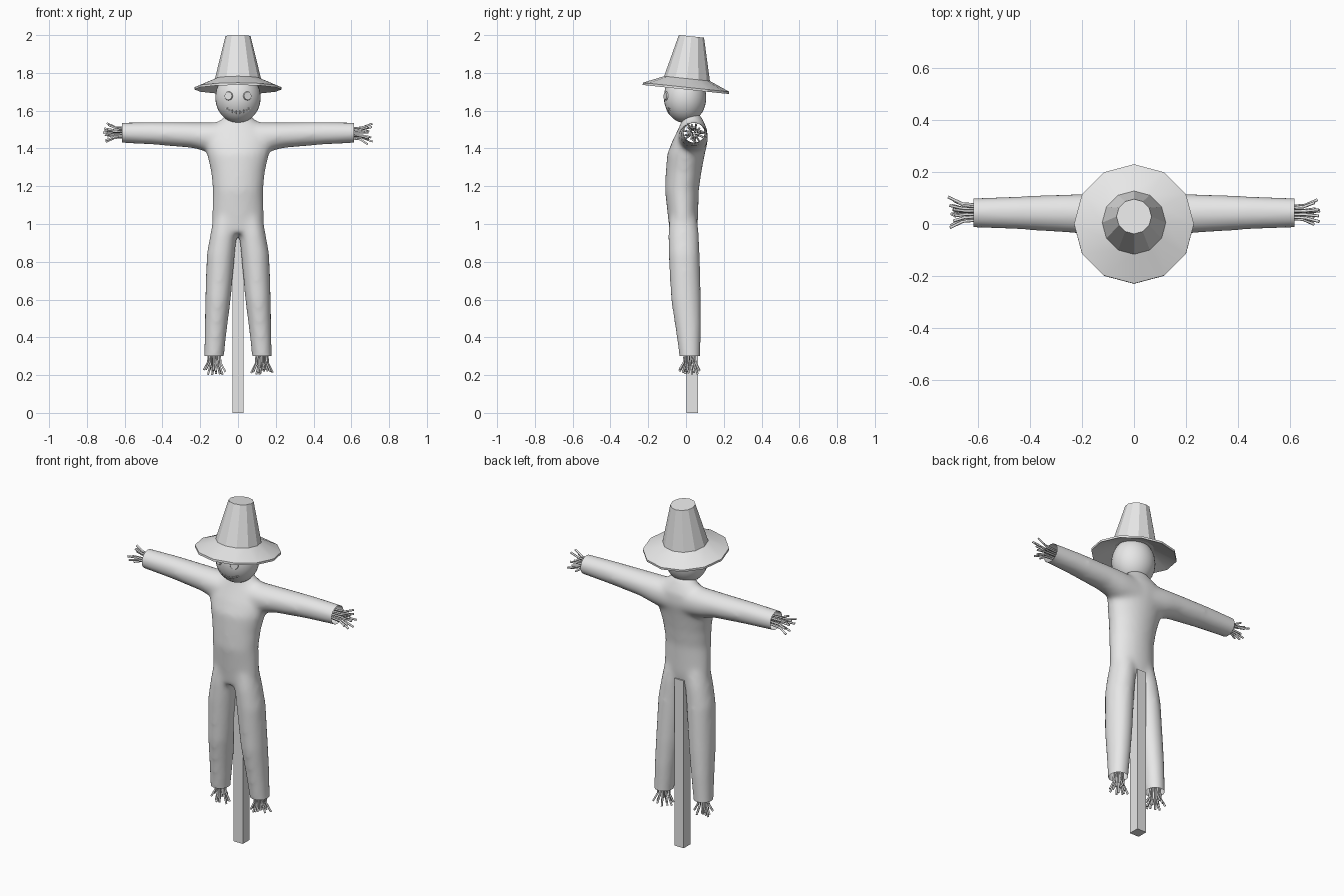
import bpy, bmesh, math, random
from mathutils import Vector, Matrix

random.seed(4)
if "Cube" in bpy.data.objects:
    bpy.data.objects.remove(bpy.data.objects["Cube"])

grey = bpy.data.materials.new("plain_grey")
grey.use_nodes = True
grey.diffuse_color = (0.8, 0.8, 0.8, 1)
grey.node_tree.nodes["Principled BSDF"].inputs["Base Color"].default_value = (0.8, 0.8, 0.8, 1)


def add_object(name, data):
    ob = bpy.data.objects.new(name, data)
    bpy.context.collection.objects.link(ob)
    data.materials.append(grey)
    bpy.ops.object.select_all(action='DESELECT')
    ob.select_set(True)
    bpy.context.view_layer.objects.active = ob
    return ob


def mesh_object(name, bm, angle=None):
    bmesh.ops.recalc_face_normals(bm, faces=bm.faces)
    me = bpy.data.meshes.new(name)
    bm.to_mesh(me)
    bm.free()
    ob = add_object(name, me)
    if angle:
        bpy.ops.object.shade_smooth_by_angle(angle=math.radians(angle))
    return ob


def loft(bm, rings, place, sides=24):
    """Closed tube; each ring is a list of points made by place(ring, cos, sin)."""
    loops = []
    for ring in rings:
        angles = [2 * math.pi * i / sides for i in range(sides)]
        loops.append([bm.verts.new(place(ring, math.cos(a), math.sin(a))) for a in angles])
    for a, b in zip(loops, loops[1:]):
        for i in range(sides):
            j = (i + 1) % sides
            bm.faces.new((a[i], a[j], b[j], b[i]))
    bm.faces.new(loops[0][::-1])
    bm.faces.new(loops[-1])


# Body: torso, sleeves and trouser legs fused into one soft suit
def upright(side):
    return lambda r, c, s: (side * r[1] + r[3] * c, r[2] + r[4] * s, r[0])


def sideways(side):
    return lambda r, c, s: (side * r[0], r[1] + r[3] * c, r[2] + r[4] * s)


# z, x, y, half width, half depth
torso = [(0.95, 0, -0.015, 0.125, 0.07), (1.02, 0, -0.015, 0.138, 0.079),
         (1.18, 0, -0.022, 0.134, 0.09), (1.28, 0, -0.012, 0.144, 0.095),
         (1.37, 0, 0.0, 0.165, 0.1), (1.44, 0, 0.022, 0.185, 0.094),
         (1.5, 0, 0.035, 0.165, 0.078), (1.545, 0, 0.035, 0.10, 0.058),
         (1.585, 0, 0.025, 0.055, 0.046)]
leg = [(1.04, 0.06, -0.015, 0.07, 0.072), (0.95, 0.076, -0.013, 0.07, 0.082),
       (0.84, 0.091, -0.01, 0.075, 0.083), (0.6, 0.106, 0.0, 0.068, 0.08),
       (0.45, 0.117, 0.012, 0.06, 0.069), (0.3, 0.127, 0.02, 0.053, 0.056),
       (0.22, 0.13, 0.023, 0.052, 0.054)]
# x, y, z, half depth, half height
arm = [(0.05, 0.035, 1.45, 0.08, 0.088), (0.15, 0.038, 1.458, 0.08, 0.08),
       (0.24, 0.04, 1.47, 0.075, 0.068), (0.45, 0.043, 1.48, 0.064, 0.06),
       (0.62, 0.043, 1.483, 0.057, 0.054), (0.7, 0.043, 1.483, 0.056, 0.054)]
bm = bmesh.new()
loft(bm, torso, upright(1))
for side in (-1, 1):
    loft(bm, leg, upright(side))
    loft(bm, arm, sideways(side))
body = mesh_object("body_suit", bm)
remesh = body.modifiers.new("fuse", 'REMESH')
remesh.mode = 'VOXEL'
remesh.voxel_size = 0.012
soften = body.modifiers.new("soften", 'SMOOTH')
soften.factor = 0.5
soften.iterations = 16
for name in ("fuse", "soften"):
    bpy.ops.object.modifier_apply(modifier=name)

# Cut the cuffs open
bm = bmesh.new()
bm.from_mesh(body.data)
cuffs = [((0.615, 0, 0), (1, 0, 0)), ((-0.615, 0, 0), (-1, 0, 0)), ((0, 0, 0.3), (0, 0, -1))]
for point, normal in cuffs:
    bmesh.ops.bisect_plane(bm, geom=bm.verts[:] + bm.edges[:] + bm.faces[:],
                           plane_co=point, plane_no=normal, clear_outer=True)
bm.to_mesh(body.data)
bm.free()
bpy.ops.object.shade_smooth()

# Post
bm = bmesh.new()
bmesh.ops.create_cube(bm, size=1, matrix=Matrix.Translation((0, 0.033, 0.49))
                      @ Matrix.Diagonal((0.06, 0.062, 0.98, 1)))
mesh_object("post", bm)

# Head
head_centre = Vector((0, -0.005, 1.67))
head_size = Vector((0.12, 0.112, 0.135))
bm = bmesh.new()
bmesh.ops.create_uvsphere(bm, u_segments=32, v_segments=20, radius=1,
                          matrix=Matrix.Translation(head_centre)
                          @ Matrix.Diagonal((*head_size, 1)))
mesh_object("head", bm, 60)


def on_face(x, z):
    """Point and outward normal on the front of the head."""
    u, w = x / head_size.x, (z - head_centre.z) / head_size.z
    v = -math.sqrt(1 - u * u - w * w)
    normal = Vector((u / head_size.x, v / head_size.y, w / head_size.z)).normalized()
    return Vector((x, head_centre.y + v * head_size.y, z)), normal


# Button eyes
for label, side in (("left", 1), ("right", -1)):
    point, normal = on_face(side * 0.05, 1.678)
    bm = bmesh.new()
    bmesh.ops.create_cone(bm, cap_ends=True, segments=20, radius1=0.024, radius2=0.021,
                          depth=0.009, matrix=Matrix.Translation(point)
                          @ normal.to_track_quat('Z', 'Y').to_matrix().to_4x4())
    mesh_object(label + "_eye", bm, 30)


def strands(name, paths, radius):
    cu = bpy.data.curves.new(name, 'CURVE')
    cu.dimensions = '3D'
    cu.bevel_depth = radius
    cu.bevel_resolution = 1
    cu.use_fill_caps = True
    for path in paths:
        spline = cu.splines.new('POLY')
        spline.points.add(len(path) - 1)
        for p, co in zip(spline.points, path):
            p.co = (*co, 1)
    return add_object(name, cu)


# Stitched smile
def smile(x):
    return 1.592 + 5 * x * x


xs = [-0.065 + 0.13 * i / 12 for i in range(13)]
paths = [[on_face(x, smile(x))[0] for x in xs]]
for x in xs[1::2]:
    paths.append([on_face(x, smile(x) + dz)[0] for dz in (-0.009, 0.009)])
strands("stitched_mouth", paths, 0.0025)


# Straw tufts at the cuffs
def straw(name, origin, direction, count=13):
    origin, direction = Vector(origin), Vector(direction)
    across = direction.orthogonal().normalized()
    other = direction.cross(across)
    paths = []
    for i in range(count):
        a = 2.4 * i + random.uniform(-0.3, 0.3)
        out = across * math.cos(a) + other * math.sin(a)
        spread = math.sqrt((i + 0.5) / count)
        reach = random.uniform(0.07, 0.1)
        paths.append([origin - direction * 0.05 + out * 0.028 * spread,
                      origin + direction * reach * 0.45 + out * 0.036 * spread,
                      origin + direction * reach + out * 0.062 * spread])
    strands(name, paths, 0.0055)


for label, side in (("left", 1), ("right", -1)):
    straw(label + "_hand_straw", (side * 0.615, 0.043, 1.483), (side, 0, 0))
    straw(label + "_foot_straw", (side * 0.127, 0.02, 0.3), (0, 0, -1))

# Hat: twelve-sided, tipped back
bm = bmesh.new()
profile = [(0.105, 0.04), (0.23, -0.008), (0.23, 0.004), (0.122, 0.05), (0.067, 0.275)]
loft(bm, profile, lambda r, c, s: (r[0] * c, r[0] * s, r[1]), 12)
hat = mesh_object("hat", bm, 20)
hat.location = (0, 0, 1.72)
hat.rotation_euler.x = math.radians(-6)
# Round the crown only; the brim keeps its facets
for poly in hat.data.polygons:
    poly.use_smooth = poly.center.z > 0.1 and len(poly.vertices) == 4
bpy.ops.object.shade_smooth_by_angle(angle=math.radians(32))
